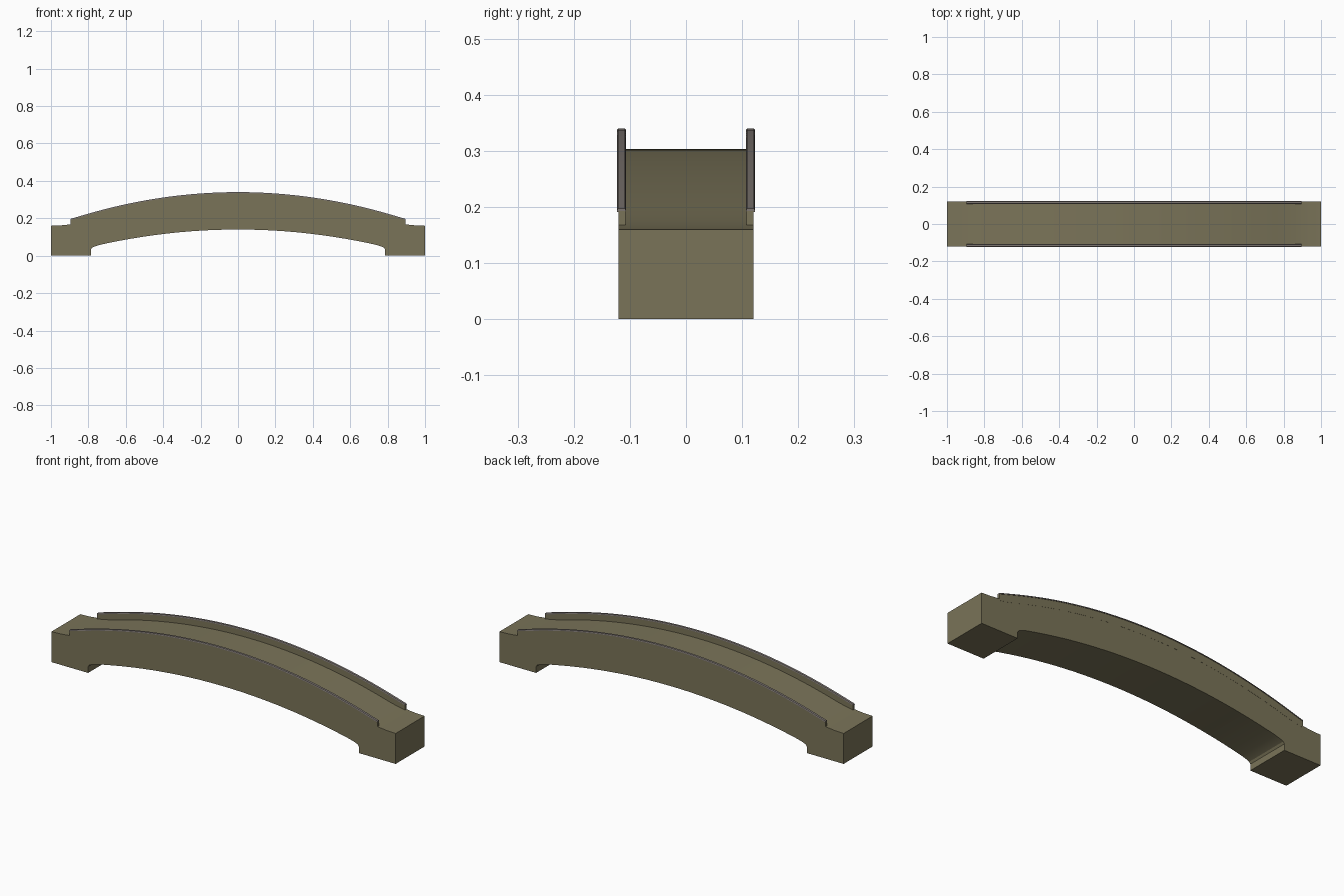
import bpy, bmesh

if "Cube" in bpy.data.objects:
    bpy.data.objects.remove(bpy.data.objects["Cube"])


def material(name, rgb):
    m = bpy.data.materials.new(name)
    m.diffuse_color = (*rgb, 1)
    m.use_nodes = True
    m.node_tree.nodes["Principled BSDF"].inputs["Base Color"].default_value = m.diffuse_color
    return m


stone = material("olive stone", (0.195, 0.174, 0.099))
coping_grey = material("grey coping", (0.205, 0.18, 0.165))


def deck_z(x):
    # bowed walkway that flattens toward both ends
    a = abs(x)
    return 0.303 - 0.18 * a * a if a <= 0.8 else 0.188 - 0.028 * (1 - (1 - (a - 0.8) / 0.2) ** 2)


def rail_z(x):
    a = abs(x)
    return 0.34 - 0.18 * a * a if a <= 0.82 else 0.219 - 0.022 * (a - 0.82) / 0.075


def spread(a, b, n):
    return [a + (b - a) * i / n for i in range(n + 1)]


def extrude_profile(name, pts, y0, y1, mat):
    """Extrude a side outline (x, z) across y."""
    bm = bmesh.new()
    face = bm.faces.new([bm.verts.new((x, y0, z)) for x, z in pts])
    geo = bmesh.ops.extrude_face_region(bm, geom=[face])["geom"]
    bmesh.ops.translate(bm, vec=(0, y1 - y0, 0),
                        verts=[v for v in geo if isinstance(v, bmesh.types.BMVert)])
    return finish(name, bm, mat)


def finish(name, bm, mat):
    bmesh.ops.recalc_face_normals(bm, faces=bm.faces)
    me = bpy.data.meshes.new(name)
    bm.to_mesh(me)
    bm.free()
    me.materials.append(mat)
    ob = bpy.data.objects.new(name, me)
    bpy.context.collection.objects.link(ob)
    bpy.ops.object.select_all(action='DESELECT')
    ob.select_set(True)
    bpy.context.view_layer.objects.active = ob
    bpy.ops.object.shade_smooth_by_angle(angle=0.5)
    return ob


# Arched body with square abutments and rounded springing
haunch = [(0.787, 0), (0.787, 0.033), (0.78, 0.043), (0.765, 0.05)]
under = [(-x, z) for x, z in haunch]
under += [(x, 0.14 - 0.15 * x * x) for x in spread(-0.735, 0.735, 28)]
under += haunch[::-1]
top = [(x, deck_z(x)) for x in spread(1, -1, 40)]
extrude_profile("bridge_body", [(-1, 0)] + under + [(1, 0)] + top, -0.12, 0.12, stone)

# Parapet walls and rounded copings on both sides
END = 0.895
xs = spread(-END, END, 36)
section = [(-0.008, -0.006), (0.008, -0.006), (0.008, -0.003),
           (0.006, 0), (-0.006, 0), (-0.008, -0.003)]
for label, side in (("front", -1), ("back", 1)):
    wall = [(x, deck_z(x) - 0.01) for x in xs] + [(x, rail_z(x) - 0.004) for x in xs[::-1]]
    extrude_profile(label + "_parapet", wall, side * 0.108, side * 0.1205, stone)

    bm = bmesh.new()
    rings = [[bm.verts.new((x, side * 0.115 + dy, rail_z(x) + dz)) for dy, dz in section]
             for x in xs]
    for a, b in zip(rings, rings[1:]):
        for i in range(6):
            j = (i + 1) % 6
            bm.faces.new((a[i], a[j], b[j], b[i]))
    bm.faces.new(rings[0])
    bm.faces.new(rings[-1])
    finish(label + "_coping", bm, coping_grey)
